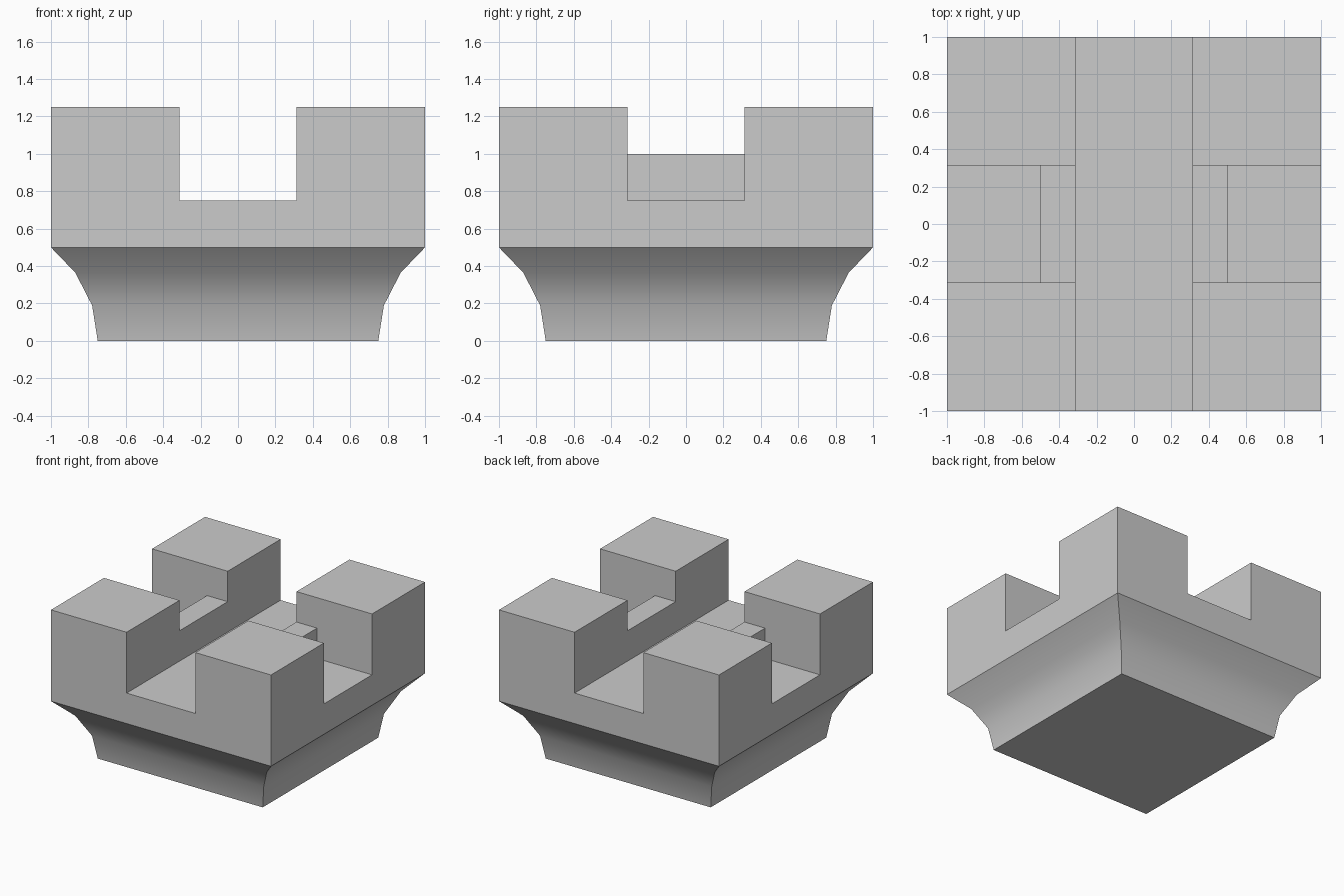
import bpy, bmesh
from math import radians

if "Cube" in bpy.data.objects:
    bpy.data.objects.remove(bpy.data.objects["Cube"])

SLOT = 0.3125  # half width of the notches

# Stone block: square rings lofted up a coved profile (half width, height)
profile = [(0.75, 0), (0.78, 0.19), (0.87, 0.365), (1, 0.5), (1, 1.25)]
bm = bmesh.new()
rings = [[bm.verts.new((r * sx, r * sy, z))
          for sx, sy in ((-1, -1), (1, -1), (1, 1), (-1, 1))]
         for r, z in profile]
for low, high in zip(rings, rings[1:]):
    for i in range(4):
        j = (i + 1) % 4
        bm.faces.new((low[i], low[j], high[j], high[i]))
bm.faces.new(rings[0][::-1])
bm.faces.new(rings[-1])
mesh = bpy.data.meshes.new("notched_capital")
bm.to_mesh(mesh)
bm.free()
capital = bpy.data.objects.new("notched_capital", mesh)
bpy.context.collection.objects.link(capital)


def cut(name, lo, hi):
    """Subtract the box between two corners from the block."""
    centre = [(a + b) / 2 for a, b in zip(lo, hi)]
    bpy.ops.mesh.primitive_cube_add(size=1, location=centre)
    box = bpy.context.object
    box.name = name
    box.scale = [b - a for a, b in zip(lo, hi)]
    box.hide_render = True
    mod = capital.modifiers.new(name, 'BOOLEAN')
    mod.operation = 'DIFFERENCE'
    mod.solver = 'EXACT'
    mod.object = box
    bpy.context.view_layer.objects.active = capital
    bpy.ops.object.modifier_apply(modifier=name)
    bpy.data.objects.remove(box)


# Deep channel front to back, shallow channel side to side
cut("main_channel", (-SLOT, -1.5, 0.75), (SLOT, 1.5, 1.6))
cut("cross_channel", (-1.5, -SLOT, 1.0), (1.5, SLOT, 1.7))

# Deeper outer steps at both ends of the cross channel
for name, x0, x1 in (("right_step", 0.5, 1.5), ("left_step", -1.5, -0.5)):
    cut(name, (x0, -SLOT, 0.75), (x1, SLOT, 1.5))

# Smooth cove, crisp block edges
bpy.ops.object.select_all(action='DESELECT')
capital.select_set(True)
bpy.context.view_layer.objects.active = capital
bpy.ops.object.shade_smooth_by_angle(angle=radians(30))
